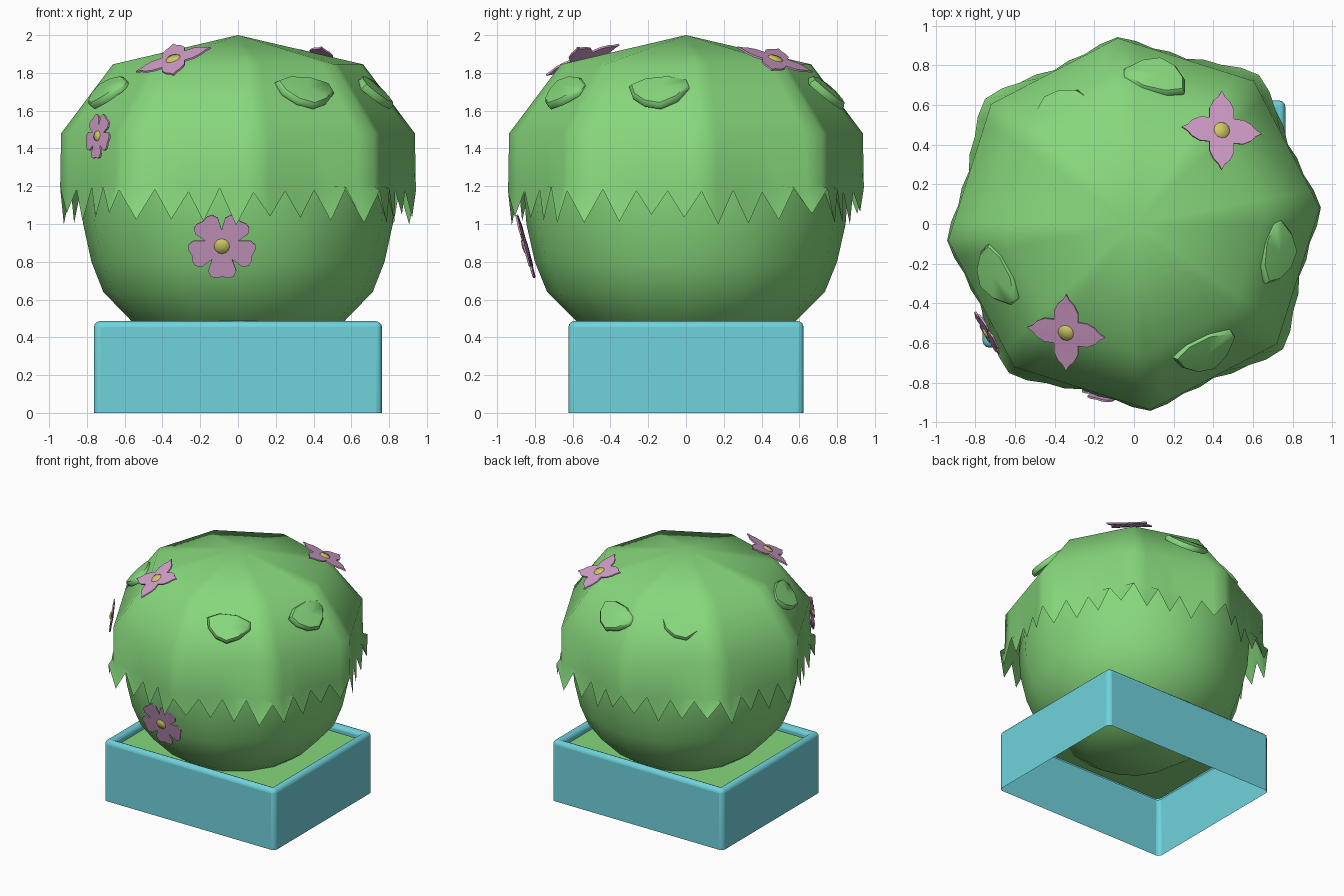
import bpy, bmesh, math, random
from mathutils import Vector, Matrix

if "Cube" in bpy.data.objects:
    bpy.data.objects.remove(bpy.data.objects["Cube"])

random.seed(4)


def material(name, rgb):
    m = bpy.data.materials.new(name)
    m.diffuse_color = (*rgb, 1)
    m.use_nodes = True
    m.node_tree.nodes["Principled BSDF"].inputs["Base Color"].default_value = m.diffuse_color
    return m


GREEN = material("leaf green", (0.24, 0.68, 0.20))
TEAL = material("planter teal", (0.16, 0.65, 0.72))
PINK = material("petal pink", (0.66, 0.35, 0.60))
YELLOW = material("flower yellow", (0.62, 0.58, 0.13))


def finish(name, bm, mats, angle=60, bevel=None, matrix=None):
    bmesh.ops.recalc_face_normals(bm, faces=bm.faces)
    me = bpy.data.meshes.new(name)
    bm.to_mesh(me)
    bm.free()
    for m in mats:
        me.materials.append(m)
    ob = bpy.data.objects.new(name, me)
    bpy.context.collection.objects.link(ob)
    if matrix:
        ob.matrix_world = matrix
    if bevel:
        mod = ob.modifiers.new("rounding", 'BEVEL')
        mod.width, mod.segments, mod.limit_method = bevel, 3, 'ANGLE'
    bpy.context.view_layer.objects.active = ob
    bpy.ops.object.select_all(action='DESELECT')
    ob.select_set(True)
    bpy.ops.object.shade_smooth_by_angle(angle=math.radians(angle))
    return ob


def loft(bm, rings):
    """Skin consecutive closed rings of points; a one-point ring is a pole."""
    vr = [[bm.verts.new(p) for p in r] for r in rings]
    for a, b in zip(vr, vr[1:]):
        n = max(len(a), len(b))
        for i in range(n):
            j = (i + 1) % n
            if len(a) == 1:
                bm.faces.new((a[0], b[i], b[j]))
            elif len(b) == 1:
                bm.faces.new((a[i], b[0], a[j]))
            else:
                bm.faces.new((a[i], b[i], b[j], a[j]))


def polar(a, r, z):
    return (r * math.cos(a), r * math.sin(a), z)


def frame(pos, n, top=False):
    """Local axes on the surface: u sideways, v up the slope, n outward."""
    n = Vector(n).normalized()
    u = Vector((1, 0, 0)) - n * n.x if top else Vector((0, 0, 1)).cross(n)
    u.normalize()
    m = Matrix((u, n.cross(u), n)).transposed().to_4x4()
    m.translation = Vector(pos)
    return m


# planter: open-bottomed box with an inward rim
bm = bmesh.new()
bmesh.ops.create_cube(bm, size=1)
bmesh.ops.transform(bm, verts=bm.verts, matrix=Matrix.Translation((0, 0, 0.243))
                    @ Matrix.Diagonal((1.525, 1.245, 0.486, 1)))
bmesh.ops.delete(bm, geom=[f for f in bm.faces if f.normal.z < -0.9], context='FACES_ONLY')
top = [f for f in bm.faces if f.normal.z > 0.9]
bmesh.ops.inset_region(bm, faces=top, thickness=0.09)
ext = bmesh.ops.extrude_face_region(bm, geom=top)
bmesh.ops.translate(bm, vec=(0, 0, -0.07), verts=[v for v in ext['geom'] if isinstance(v, bmesh.types.BMVert)])
bmesh.ops.delete(bm, geom=top + [f for f in ext['geom'] if isinstance(f, bmesh.types.BMFace)],
                 context='FACES')
finish("planter", bm, [TEAL], 40, bevel=0.045)

# green filling inside the planter
bm = bmesh.new()
bm.faces.new([bm.verts.new((x, y, 0.43)) for x, y in
              ((-0.7, -0.56), (0.7, -0.56), (0.7, 0.56), (-0.7, 0.56))])
finish("planter_filling", bm, [GREEN])

# lower ball of the bush
profile = [(0.84, 1.4), (0.86, 1.2), (0.845, 1.0), (0.80, 0.8), (0.735, 0.64),
           (0.575, 0.48), (0.36, 0.33)]
bm = bmesh.new()
N = 16
loft(bm, [[(0, 0, 1.5)]] + [[polar(2 * math.pi * i / N, r, z) for i in range(N)] for r, z in profile]
     + [[(0, 0, 0.27)]])
bmesh.ops.scale(bm, vec=(0.97, 1, 1), verts=bm.verts)
finish("bush_body", bm, [GREEN])

# leafy cap: octagonal dome ending in a toothed fringe
TURN = math.radians(5)
TEETH = 32
N = TEETH * 2


def octagon(a, r):
    d = (a - TURN) % (math.pi / 4) - math.pi / 8
    return r * math.cos(math.pi / 8) / math.cos(d)


angles = [TURN + 2 * math.pi * i / N for i in range(N)]
rings = [[(0, 0, 2.0)]]
for r, z in ((0.665, 1.845), (0.94, 1.48), (0.945, 1.2)):
    rings.append([polar(a, octagon(a, r), z) for a in angles])
tips = []
for i, a in enumerate(angles):
    flare = 0.035 * max(0, -math.cos(4 * (a - TURN)))
    if i % 2:
        tips.append(polar(a, octagon(a, 0.955) + flare, 1.04 + random.uniform(-0.05, 0.03)))
    else:
        tips.append(polar(a, octagon(a, 0.945) + flare, 1.175 + random.uniform(-0.01, 0.02)))
rings.append(tips)
bm = bmesh.new()
loft(bm, rings)
finish("bush_cap", bm, [GREEN], 80)

# raised leaves on the cap
OUTLINE = [(-0.165, 0.05), (-0.08, 0.095), (0.05, 0.10), (0.155, 0.06), (0.165, 0.0),
           (0.10, -0.08), (0.01, -0.13), (-0.08, -0.10), (-0.145, -0.03)]
for k, (x, y, spin) in enumerate([(0.11, 0.74, -8), (-0.38, 0.57, 5), (-0.69, -0.26, 6),
                                  (0.36, -0.64, -6), (0.72, -0.14, 6)]):
    bm = bmesh.new()
    loft(bm, [[(0, 0, -0.03)]]
         + [[(u * s, v * s, z) for u, v in OUTLINE] for s, z in ((0.97, -0.02), (1, 0.0), (0.9, 0.02))]
         + [[(0, 0, 0.028)]])
    d = Vector((x, y, 0)).normalized()
    m = frame((x, y, 1.705), d * 0.66 + Vector((0, 0, 0.75)))
    finish(f"raised_leaf_{k + 1}", bm, [GREEN], 50, matrix=m @ Matrix.Rotation(math.radians(spin), 4, 'Z'))

# flowers: half-petal outlines as (fraction of half petal, radius)
POINTED = [(0, 0.21), (0.12, 0.18), (0.35, 0.16), (0.65, 0.13), (1, 0.09)]
ROUND = [(0, 0.168), (0.3, 0.178), (0.55, 0.178), (0.8, 0.155), (1, 0.09)]


def flower(name, pos, n, petals, half, size, start, top=False):
    step = math.pi / petals
    outline = []
    for p in range(petals):
        mid = math.radians(start) + 2 * step * p
        outline += [(mid - t * step, r * size) for t, r in half[:0:-1]]
        outline += [(mid + t * step, r * size) for t, r in half[:-1]]
    bm = bmesh.new()
    loft(bm, [[(0, 0, -0.006)], [polar(a, r, 0.0) for a, r in outline],
              [polar(a, r, 0.01) for a, r in outline], [(0, 0, 0.012)]])
    m = frame(pos, n, top)
    finish(name + "_petals", bm, [PINK], 40, matrix=m)
    # yellow centre
    bm = bmesh.new()
    c = 0.044 * size
    ring = [2 * math.pi * i / 12 for i in range(12)]
    loft(bm, [[polar(a, c, 0.008) for a in ring], [polar(a, c * 0.8, 0.02) for a in ring], [(0, 0, 0.024)]])
    finish(name + "_centre", bm, [YELLOW], 60, matrix=m)


flower("top_back_flower", (0.44, 0.47, 1.865), (0.3, 0.33, 1), 4, POINTED, 1.0, 0, True)
flower("top_front_flower", (-0.34, -0.545, 1.865), (-0.38, -0.42, 1), 4, POINTED, 1.0, 0, True)
flower("front_flower", (-0.085, -0.845, 0.885), (-0.05, -1, -0.28), 5, ROUND, 1.0, -90)
flower("side_flower", (-0.735, -0.545, 1.465), (-0.86, -0.5, 0.12), 5, ROUND, 0.68, -90)
